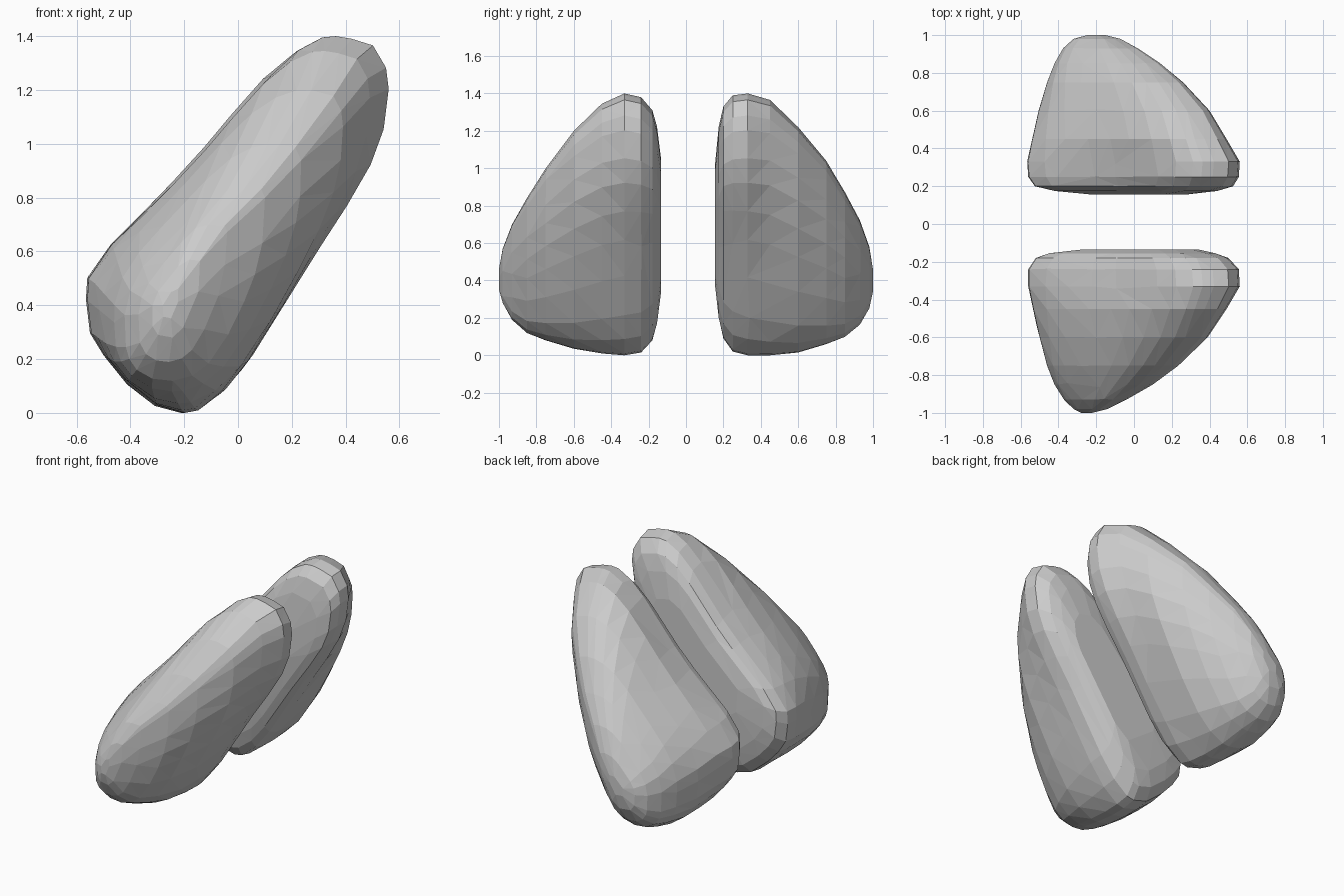
import bpy, bmesh

# Side outline of the leaning lobe, as seen from the front (x, z)
OUTLINE = [(-.20, 0), (-.15, .01), (-.05, .09), (.05, .22), (.18, .43), (.30, .62),
           (.40, .77), (.49, .92), (.54, 1.05), (.56, 1.20), (.55, 1.28), (.50, 1.365),
           (.42, 1.39), (.36, 1.40), (.31, 1.395), (.22, 1.345), (.12, 1.25), (0, 1.105),
           (-.10, .985), (-.22, .86), (-.35, .74), (-.47, .625), (-.56, .50),
           (-.565, .42), (-.55, .30), (-.50, .22), (-.42, .13), (-.30, .03)]

# Slices from the flat inner face outward: y, x min, x max, z min, z max
BACK = [(.155, -.22, .27, .38, 1.02), (.175, -.42, .44, .20, 1.22),
        (.20, -.525, .525, .09, 1.33), (.25, -.56, .555, .02, 1.39),
        (.33, -.565, .56, 0, 1.40), (.45, -.54, .49, 0, 1.365),
        (.60, -.505, .40, .015, 1.22), (.75, -.46, .26, .06, 1.04),
        (.85, -.42, .14, .10, .87), (.93, -.375, .02, .165, .72),
        (.98, -.32, -.07, .25, .58), (1.0, -.25, -.15, .34, .46)]
FRONT = [(-.135, -.28, .34, .33, 1.06), (-.155, -.45, .43, .17, 1.22),
         (-.18, -.52, .50, .08, 1.31), (-.24, -.56, .555, .015, 1.38),
         (-.33, -.56, .56, 0, 1.40), (-.45, -.535, .49, .01, 1.345),
         (-.60, -.50, .39, .035, 1.20), (-.75, -.46, .235, .08, 1.00),
         (-.85, -.42, .10, .12, .84), (-.93, -.37, -.04, .19, .70),
         (-.98, -.32, -.14, .28, .57), (-1.0, -.28, -.22, .35, .46)]


def fit(values, lo, hi):
    a, b = min(values), max(values)
    return [lo + (v - a) / (b - a) * (hi - lo) for v in values]


def section(y, x0, x1, z0, z1):
    """Outline fitted to the slice box, puffed out towards the outer rim."""
    t = max(0, (abs(y) - .3) / .7)
    k = 1 + .15 * t
    c = .35 * min(1, t / .8)
    p = fit([o[0] for o in OUTLINE], -1, 1)
    q = fit([o[1] for o in OUTLINE], -1, 1)
    xs = fit([(a + b) - k * (b - a) for a, b in zip(p, q)], -1, 1)
    zs = fit([(a + b) + k * (b - a) for a, b in zip(p, q)], -1, 1)
    xs = fit([v * (1 + c * (1 - v * v)) for v in xs], x0, x1)
    zs = fit([v * (1 + c * (1 - v * v)) for v in zs], z0, z1)
    return [(x, y, z) for x, z in zip(xs, zs)]


def lobe(name, slices):
    bm = bmesh.new()
    rings = [[bm.verts.new(co) for co in section(*s)] for s in slices]
    n = len(OUTLINE)
    for a, b in zip(rings, rings[1:]):
        for i in range(n):
            j = (i + 1) % n
            bm.faces.new((a[i], a[j], b[j], b[i]))
    # close the inner and outer ends
    bm.faces.new(rings[0])
    bm.faces.new(rings[-1])
    bmesh.ops.triangulate(bm, faces=bm.faces[:])
    bmesh.ops.recalc_face_normals(bm, faces=bm.faces[:])
    mesh = bpy.data.meshes.new(name)
    bm.to_mesh(mesh)
    bm.free()
    obj = bpy.data.objects.new(name, mesh)
    bpy.context.collection.objects.link(obj)
    # irregular flat facets
    mod = obj.modifiers.new("facets", 'DECIMATE')
    mod.ratio = .7


lobe("back_lobe", BACK)
lobe("front_lobe", FRONT)
